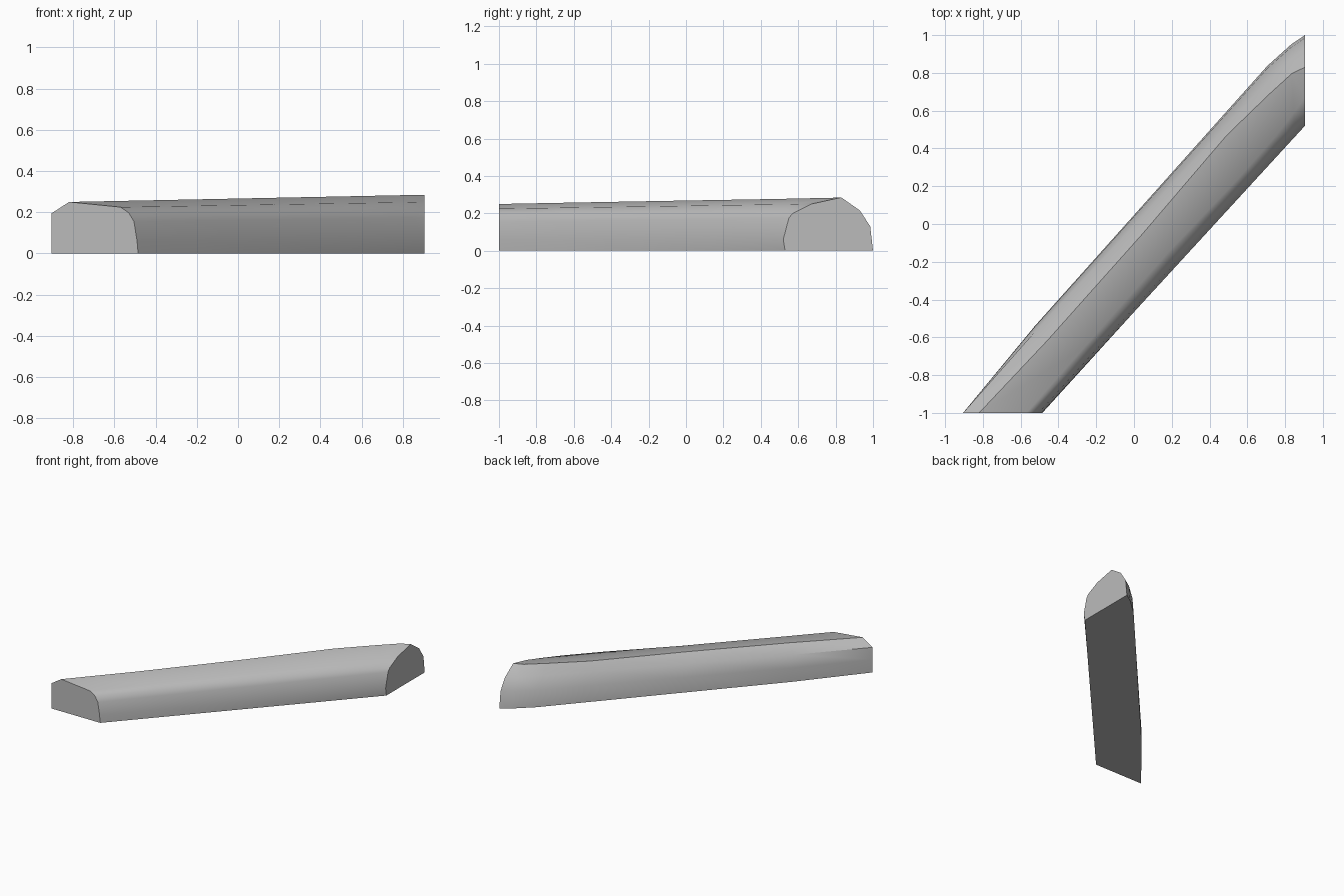
import bpy, bmesh, math

cube = bpy.data.objects.get("Cube")
if cube:
    bpy.data.objects.remove(cube, do_unlink=True)

grey = bpy.data.materials.new("stone grey")
grey.use_nodes = True
colour = (0.5, 0.5, 0.5, 1)
grey.diffuse_color = colour
grey.node_tree.nodes["Principled BSDF"].inputs["Base Color"].default_value = colour

# End profiles: (x, z) on the front cut, (y, z) on the left cut
FRONT, LEFT = -1.0, 0.905
front_cut = [(-.905, 0), (-.905, .1), (-.905, .195), (-.82, .25), (-.57, .225),
             (-.53, .197), (-.505, .155), (-.49, .06), (-.485, 0)]
left_cut = [(1, 0), (.985, .13), (.93, .215), (.83, .285), (.67, .25),
            (.57, .2), (.55, .175), (.52, .06), (.53, 0)]

# Sideways bow of the outer wall, ridge and shoulder along the length
stations = [0, .21, .5, .76, .89, .96, 1]
outer = [0, .04, .047, .054, .057, .031, 0]
ridge = [0, 0, .03, .079, .058, .04, 0]
shoulder = [0, 0, 0, -.03, -.03, -.015, 0]
flat = [0] * len(stations)
bows = [outer, outer, [b * .6 for b in outer], ridge, shoulder, flat, flat, flat, flat]

# Loft the long body between the two cuts
bm = bmesh.new()
rings = []
for i, t in enumerate(stations):
    ring = []
    for (x, z0), (y, z1), bow in zip(front_cut, left_cut, bows):
        ring.append(bm.verts.new((x + (LEFT - x) * t,
                                  FRONT + (y - FRONT) * t + bow[i],
                                  z0 + (z1 - z0) * t)))
    rings.append(ring)
count = len(front_cut)
for a, b in zip(rings, rings[1:]):
    for k in range(count):
        n = (k + 1) % count
        bm.faces.new((a[k], a[n], b[n], b[k]))
bm.faces.new(rings[0])
bm.faces.new(rings[-1])
bmesh.ops.recalc_face_normals(bm, faces=bm.faces)

mesh = bpy.data.meshes.new("beam_body")
bm.to_mesh(mesh)
bm.free()
mesh.materials.append(grey)
body = bpy.data.objects.new("beam_body", mesh)
bpy.context.collection.objects.link(body)

# Smooth sides with a crisp ridge and crisp ends
bpy.ops.object.select_all(action="DESELECT")
body.select_set(True)
bpy.context.view_layer.objects.active = body
bpy.ops.object.shade_smooth_by_angle(angle=math.radians(40))
